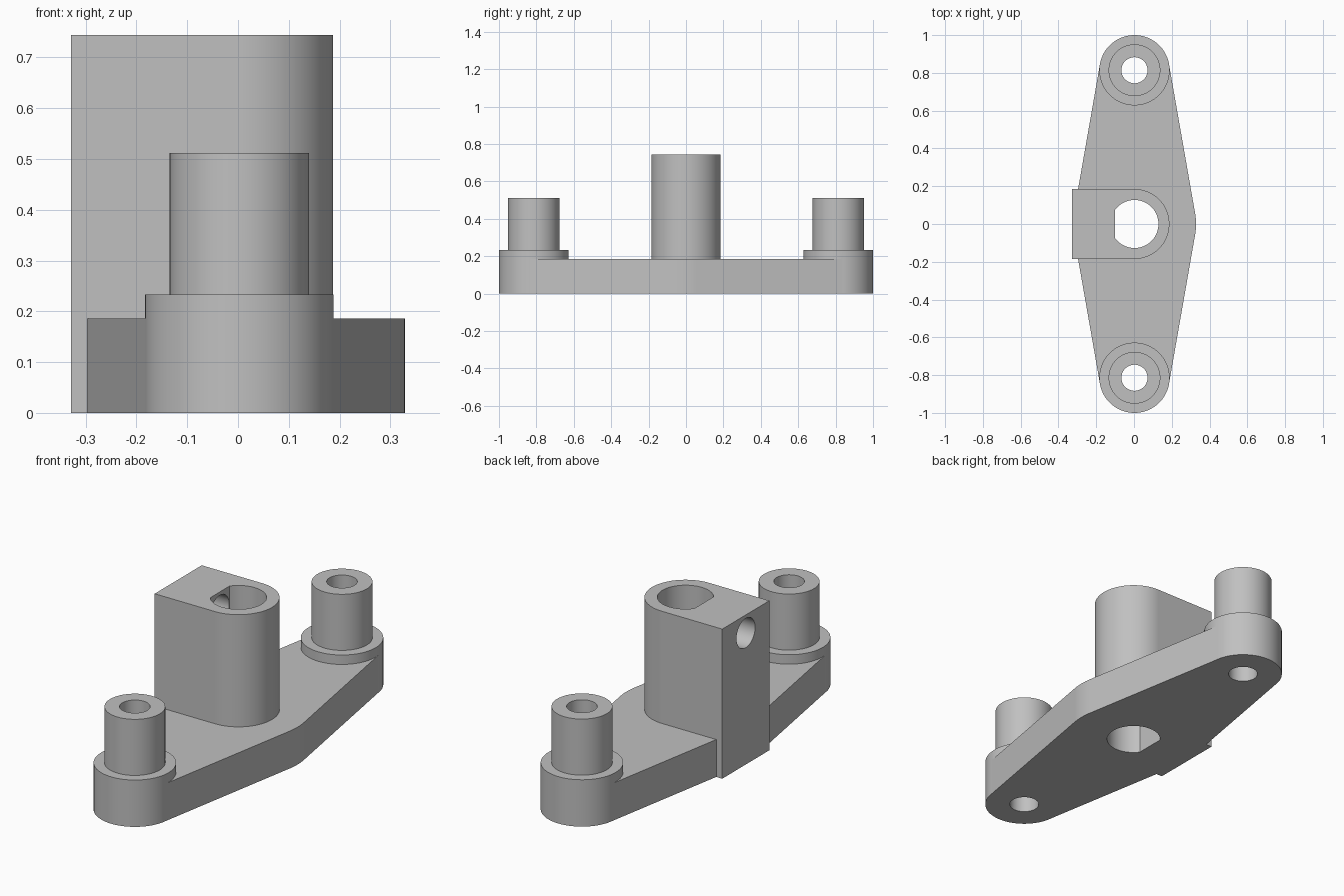
import bpy, bmesh, math
from mathutils import Matrix

if "Cube" in bpy.data.objects:
    bpy.data.objects.remove(bpy.data.objects["Cube"])

CX = 0.0025          # axis of plate and bosses
PLATE_R, END_R, END_Y = 0.326, 0.186, 0.814
SEG = 96

grey = bpy.data.materials.new("plain_grey")
grey.diffuse_color = (0.53, 0.53, 0.53, 1)
grey.use_nodes = True
grey.node_tree.nodes["Principled BSDF"].inputs["Base Color"].default_value = grey.diffuse_color


def arc(cx, cy, r, a0, a1, n):
    return [(cx + r * math.cos(a0 + (a1 - a0) * i / n),
             cy + r * math.sin(a0 + (a1 - a0) * i / n)) for i in range(n + 1)]


def circle(cx, cy, r):
    return arc(cx, cy, r, 0, math.tau, SEG)[:-1]


def prism(name, outline, z0, z1, matrix=None):
    """Extrude a counter-clockwise outline from z0 to z1."""
    bm = bmesh.new()
    face = bm.faces.new([bm.verts.new((x, y, z0)) for x, y in outline])
    ext = bmesh.ops.extrude_face_region(bm, geom=[face])
    top = [v for v in ext["geom"] if isinstance(v, bmesh.types.BMVert)]
    bmesh.ops.translate(bm, verts=top, vec=(0, 0, z1 - z0))
    bmesh.ops.recalc_face_normals(bm, faces=bm.faces[:])
    if matrix:
        bm.transform(matrix)
    me = bpy.data.meshes.new(name)
    bm.to_mesh(me)
    bm.free()
    me.materials.append(grey)
    ob = bpy.data.objects.new(name, me)
    bpy.context.collection.objects.link(ob)
    return ob


def combine(target, other, operation):
    mod = target.modifiers.new(operation, 'BOOLEAN')
    mod.operation, mod.solver, mod.object = operation, 'EXACT', other
    bpy.context.view_layer.objects.active = target
    bpy.ops.object.modifier_apply(modifier=mod.name)
    bpy.data.objects.remove(other)


# Base plate: tangent outline around one large and two small circles
a = math.asin((PLATE_R - END_R) / END_Y)
r_end = END_R - 0.0005   # just inside the end bosses
outline = (arc(CX, 0, PLATE_R, -a, a, 12)
           + arc(CX, END_Y, r_end, a, math.pi - a, 40)
           + arc(CX, 0, PLATE_R, math.pi - a, math.pi + a, 12)
           + arc(CX, -END_Y, r_end, math.pi + a, math.tau - a, 40))
body = prism("mounting_bracket", outline, 0, 0.186)

# Stepped end bosses
for y in (-END_Y, END_Y):
    combine(body, prism("boss", circle(CX, y, END_R), 0, 0.233), 'UNION')
    combine(body, prism("post", circle(CX, y, 0.137), 0.1, 0.512), 'UNION')

# Central tower: square back, rounded front
tower = arc(CX, 0, 0.185, -math.pi / 2, math.pi / 2, 48) + [(-0.329, 0.185), (-0.329, -0.185)]
combine(body, prism("tower", tower, 0, 0.744), 'UNION')

# Through holes in the end posts
for y in (-END_Y, END_Y):
    combine(body, prism("post_hole", circle(CX, y, 0.069), -0.1, 1), 'DIFFERENCE')

# D-shaped shaft bore, then the set-screw hole from the flat side
d = math.acos(-0.102 / 0.127)
combine(body, prism("shaft_bore", arc(CX, 0, 0.127, -d, d, 72), -0.1, 1), 'DIFFERENCE')
along_x = Matrix.Translation((0, 0, 0.654)) @ Matrix.Rotation(math.pi / 2, 4, 'Y')
combine(body, prism("screw_hole", circle(0, 0, 0.073), -0.5, -0.03, along_x), 'DIFFERENCE')

# Smooth curved walls, sharp edges kept
bpy.ops.object.select_all(action='DESELECT')
body.select_set(True)
bpy.context.view_layer.objects.active = body
bpy.ops.object.shade_smooth_by_angle(angle=math.radians(30))
normals = body.modifiers.new("flat_sides", 'WEIGHTED_NORMAL')
normals.keep_sharp = True
